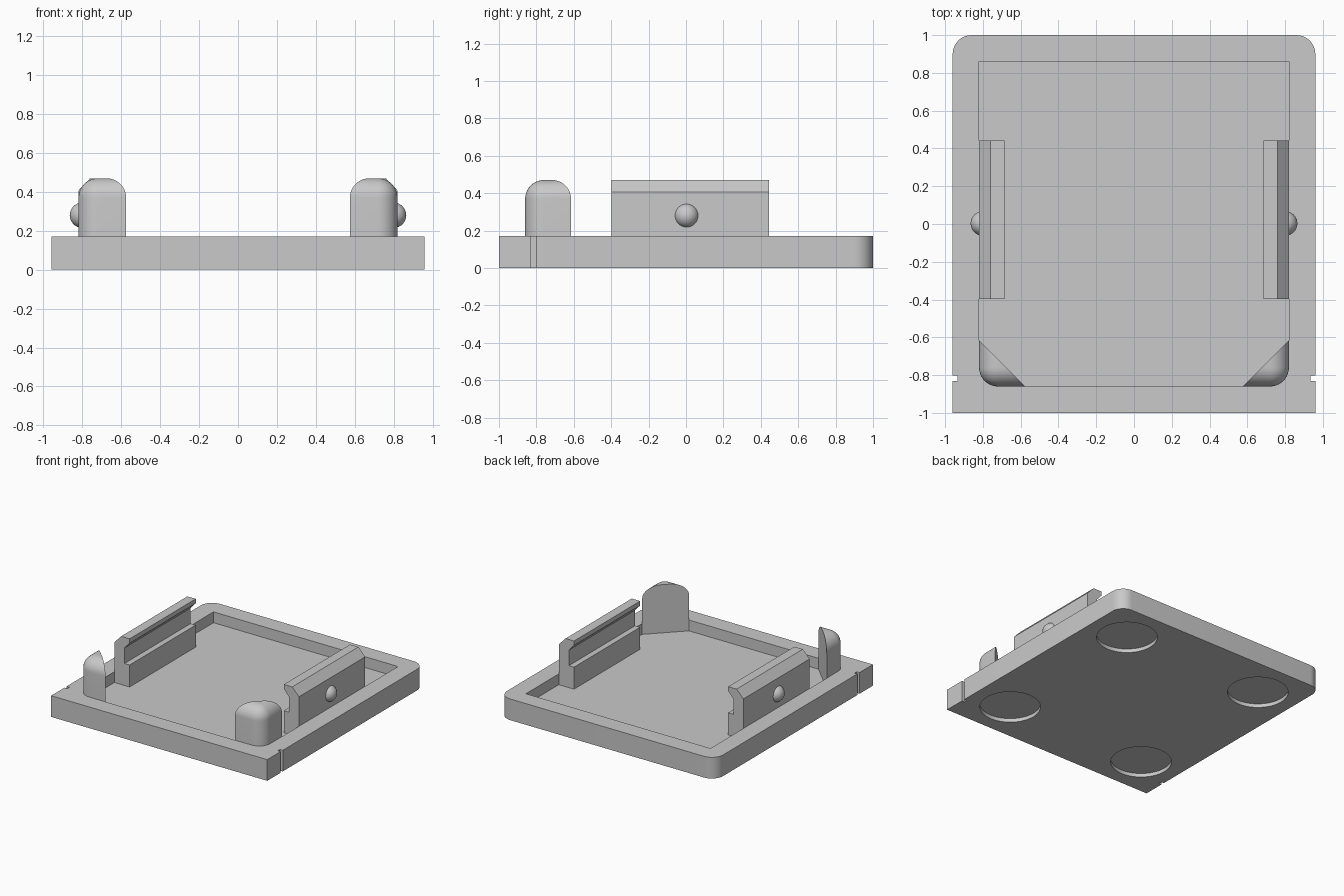
import bpy, bmesh, math
from mathutils import Vector

old = bpy.data.objects.get("Cube")
if old:
    bpy.data.objects.remove(old, do_unlink=True)

GREY = (0.585, 0.585, 0.585, 1.0)
mat = bpy.data.materials.new("plain_grey")
mat.use_nodes = True
mat.diffuse_color = GREY
mat.node_tree.nodes["Principled BSDF"].inputs["Base Color"].default_value = GREY

FLOOR, TOP = 0.083, 0.17     # pocket floor and plate top
PX, PY = 0.82, 0.86          # pocket half sizes
R = 0.1                      # corner radius


def finish(name, bm, smooth=True):
    bmesh.ops.recalc_face_normals(bm, faces=bm.faces)
    me = bpy.data.meshes.new(name)
    bm.to_mesh(me)
    bm.free()
    me.materials.append(mat)
    ob = bpy.data.objects.new(name, me)
    bpy.context.collection.objects.link(ob)
    if smooth:
        shade(ob)
    return ob


def shade(ob):
    bpy.ops.object.select_all(action="DESELECT")
    ob.select_set(True)
    bpy.context.view_layer.objects.active = ob
    bpy.ops.object.shade_smooth_by_angle(angle=math.radians(30))


def prism(points, offset):
    """Extrude a closed outline along the offset."""
    bm = bmesh.new()
    face = bm.faces.new([bm.verts.new(p) for p in points])
    ext = bmesh.ops.extrude_face_region(bm, geom=[face])
    moved = [v for v in ext["geom"] if isinstance(v, bmesh.types.BMVert)]
    bmesh.ops.translate(bm, verts=moved, vec=offset)
    return bm


def arc(cx, cy, start, steps=10):
    """Quarter circle of corner radius R."""
    angles = [start + math.pi / 2 * i / steps for i in range(steps + 1)]
    return [(cx + R * math.cos(a), cy + R * math.sin(a)) for a in angles]


def cut(target, cutter):
    mod = target.modifiers.new("cut", "BOOLEAN")
    mod.operation, mod.object, mod.solver = "DIFFERENCE", cutter, "EXACT"
    bpy.context.view_layer.objects.active = target
    bpy.ops.object.modifier_apply(modifier=mod.name)
    bpy.data.objects.remove(cutter, do_unlink=True)


# base plate: rounded back corners, square front, small side notches
notch = [(0.96, -0.83), (0.935, -0.83), (0.935, -0.803), (0.96, -0.803)]
outline = [(0.96, -1)] + notch
outline += arc(0.96 - R, 1 - R, 0) + arc(R - 0.96, 1 - R, math.pi / 2)
outline += [(-x, y) for x, y in reversed(notch)] + [(-0.96, -1)]
plate = finish("base_plate", prism([(x, y, 0) for x, y in outline], (0, 0, TOP)), False)

# shallow pocket, rounded at the front corners
pocket = arc(R - PX, R - PY, math.pi) + arc(PX - R, R - PY, 1.5 * math.pi)
pocket += [(PX, PY), (-PX, PY)]
cut(plate, finish("pocket_cutter", prism([(x, y, FLOOR) for x, y in pocket], (0, 0, 0.3)), False))

# round foot recesses underneath
for x in (-0.63, 0.63):
    for y in (-0.67, 0.67):
        ring = [(x + 0.224 * math.cos(math.tau * i / 48),
                 y + 0.224 * math.sin(math.tau * i / 48), -0.1) for i in range(48)]
        cut(plate, finish("foot_cutter", prism(ring, (0, 0, 0.13)), False))
shade(plate)


def corner_post(name, side):
    """Corner of a rounded block, sliced off diagonally."""
    bm = bmesh.new()
    bmesh.ops.create_cube(bm, size=1)
    for v in bm.verts:
        v.co = Vector((v.co.x * 2 * PX, v.co.y * 2 * PY, v.co.z - 0.03))
    bmesh.ops.bevel(bm, geom=bm.edges[:], offset=R, segments=10, profile=0.5, affect="EDGES")
    planes = [((0, 0, FLOOR), (0, 0, -1)),
              ((side * PX, -0.615, 0), (-side, 1, 0))]
    for co, no in planes:
        res = bmesh.ops.bisect_plane(bm, geom=bm.verts[:] + bm.edges[:] + bm.faces[:],
                                     plane_co=co, plane_no=no, clear_outer=True)
        rim = [e for e in res["geom_cut"] if isinstance(e, bmesh.types.BMEdge)]
        bmesh.ops.edgeloop_fill(bm, edges=rim)
    finish(name, bm)


# side clip section: chamfered outer top, hooked lip over a groove
section = [(0.82, FLOOR), (0.82, 0.407), (0.76, 0.47), (0.685, 0.47), (0.685, 0.435),
           (0.73, 0.385), (0.73, 0.26), (0.685, 0.26), (0.685, FLOOR)]

for label, side in (("left", 1), ("right", -1)):
    corner_post(label + "_corner_post", side)
    finish(label + "_clip", prism([(side * x, -0.397, z) for x, z in section], (0, 0.84, 0)), False)
    # snap bump on the outer wall of the clip
    bm = bmesh.new()
    bmesh.ops.create_uvsphere(bm, u_segments=32, v_segments=16, radius=0.065)
    bmesh.ops.translate(bm, verts=bm.verts, vec=(side * 0.8, 0.003, 0.28))
    finish(label + "_snap_bump", bm)
